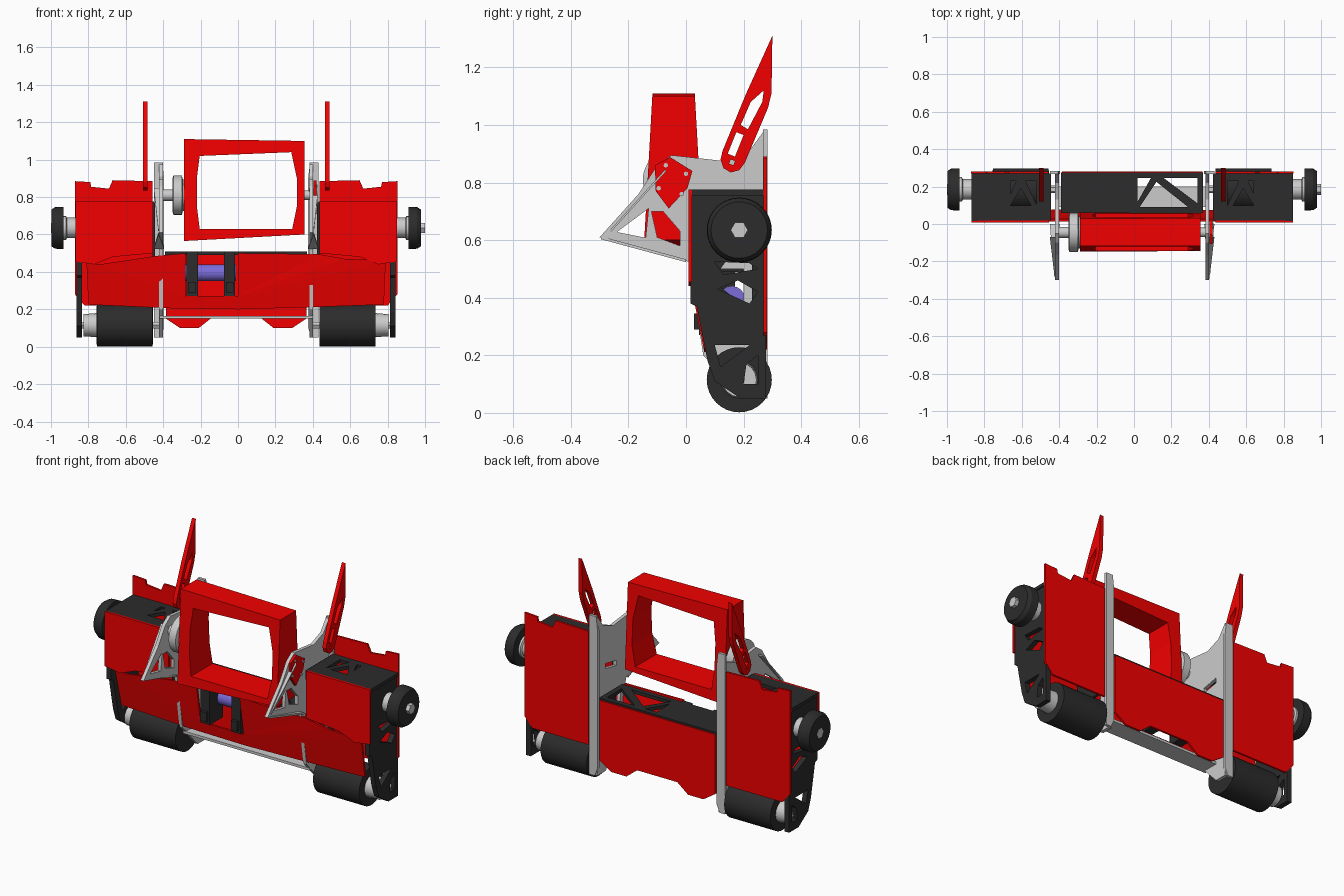
import bpy, bmesh, math

if "Cube" in bpy.data.objects:
    bpy.data.objects.remove(bpy.data.objects["Cube"])

CX = -0.01  # mirror plane of the machine


def mat(name, col):
    m = bpy.data.materials.new(name)
    m.diffuse_color = col
    m.use_nodes = True
    m.node_tree.nodes["Principled BSDF"].inputs["Base Color"].default_value = m.diffuse_color
    return m


RED = mat("red", (0.9, 0.0, 0.0, 1))
BLACK = mat("black", (0.025, 0.025, 0.025, 1))
PURPLE = mat("purple", (0.2, 0.15, 0.7, 1))
GREY = None


def finish(name, me, material, smooth=False):
    ob = bpy.data.objects.new(name, me)
    bpy.context.collection.objects.link(ob)
    if material:
        me.materials.clear()
        me.materials.append(material)
    if smooth:
        bpy.ops.object.select_all(action='DESELECT')
        ob.select_set(True)
        bpy.context.view_layer.objects.active = ob
        bpy.ops.object.shade_smooth_by_angle()
    return ob


def plate(name, axis, pos, thick, outline, material, holes=(), flip=False):
    """Flat sheet with holes: axis is its normal; flip mirrors x for y and z sheets."""
    cu = bpy.data.curves.new(name + "_curve", 'CURVE')
    cu.dimensions, cu.fill_mode, cu.extrude = '2D', 'BOTH', thick / 2
    for loop in [outline, *holes]:
        sp = cu.splines.new('POLY')
        sp.points.add(len(loop) - 1)
        for p, (a, b) in zip(sp.points, loop):
            p.co = (a, b, 0, 1)
        sp.use_cyclic_u = True
    tmp = bpy.data.objects.new("tmp", cu)
    bpy.context.collection.objects.link(tmp)
    dg = bpy.context.evaluated_depsgraph_get()
    me = bpy.data.meshes.new_from_object(tmp.evaluated_get(dg))
    bpy.data.objects.remove(tmp)
    bpy.data.curves.remove(cu)
    bm = bmesh.new()
    bm.from_mesh(me)
    bmesh.ops.remove_doubles(bm, verts=bm.verts, dist=1e-5)
    for v in bm.verts:
        a, b, c = v.co
        c += pos
        v.co = {'x': (c, a, b), 'y': (a, c, b), 'z': (a, b, c)}[axis]
        if flip:
            v.co.x = 2 * CX - v.co.x
    bmesh.ops.recalc_face_normals(bm, faces=bm.faces)
    for f in bm.faces:
        f.smooth = False
    bm.to_mesh(me)
    bm.free()
    return finish(name, me, material)


def box(name, x, y, z, material):
    return plate(name, 'z', sum(z) / 2, z[1] - z[0],
                 [(x[0], y[0]), (x[1], y[0]), (x[1], y[1]), (x[0], y[1])], material)


def lathe(name, prof, y, z, material, n=32):
    """Turned part around an axis along x; prof is (x, radius)."""
    bm = bmesh.new()
    rings = [[bm.verts.new((px, y + r * math.cos(math.tau * i / n), z + r * math.sin(math.tau * i / n)))
              for i in range(n)] for px, r in prof]
    for A, B in zip(rings, rings[1:]):
        for i in range(n):
            bm.faces.new((A[i], A[(i + 1) % n], B[(i + 1) % n], B[i]))
    bm.faces.new(rings[0])
    bm.faces.new(rings[-1])
    bmesh.ops.recalc_face_normals(bm, faces=bm.faces)
    me = bpy.data.meshes.new(name)
    bm.to_mesh(me)
    bm.free()
    return finish(name, me, material, n > 8)


for s, side in ((-1, "left"), (1, "right")):
    X = lambda d: CX + s * d
    fl = s < 0
    # drive wheels at the bottom
    lathe(side + "_lower_tyre", [(X(.445), .06), (X(.446), .113), (X(.745), .113), (X(.746), .06)], .185, .115, BLACK)
    lathe(side + "_lower_hub", [(X(.74), .065), (X(.80), .06), (X(.815), .06)], .185, .115, GREY, 16)
    lathe(side + "_lower_axle", [(X(.4), .02), (X(.83), .02)], .185, .115, GREY, 6)
    # outer wheels
    lathe(side + "_outer_tyre", [(X(.922), .113), (X(.968), .111), (X(.988), .098)], .185, .635, BLACK)
    lathe(side + "_outer_spool", [(X(.84), .055), (X(.905), .055), (X(.91), .065), (X(.927), .065)], .185, .635, GREY, 16)
    lathe(side + "_outer_shaft", [(X(.8), .03), (X(.99 if fl else 1.01), .03)], .185, .635, GREY, 6)
    # black truss side plate
    plate(side + "_side_plate", 'x', X(.838), .03,
          [(.015, .775), (.277, .775), (.277, .05), (.19, .05), (.1, .11), (.075, .18), (.037, .37), (.015, .38)], BLACK,
          [[(.1, .525), (.22, .52), (.25, .50), (.13, .48)],
           [(.11, .43), (.18, .46), (.25, .42), (.22, .38)],
           [(.10, .235), (.22, .235), (.12, .16)],
           [(.21, .17), (.25, .2), (.25, .1), (.2, .1)]])
    # black truss lid
    plate(side + "_top_plate", 'z', .765, .02, [(.43, .02), (.85, .02), (.85, .27), (.43, .27)], BLACK,
          [[(.50, .23), (.56, .23), (.50, .10)], [(.53, .10), (.64, .10), (.585, .19)], [(.61, .23), (.64, .23), (.64, .16)]], fl)
    plate(side + "_inner_truss", 'x', X(.44), .015, [(.02, .77), (.27, .77), (.27, .26), (.06, .26)], BLACK,
          [[(.06, .72), (.22, .72), (.06, .5)], [(.23, .65), (.23, .35), (.09, .46)]])
    # red armour
    plate(side + "_front_armour", 'y', .014, .012, [(.435, .5), (.435, .775), (.85, .775), (.85, .455), (.75, .44), (.65, .48)], RED, (), fl)
    plate(side + "_back_armour", 'y', .275, .012,
          [(.437, .22), (.437, .885), (.65, .89), (.67, .845), (.765, .855), (.77, .88), (.852, .885), (.852, .28), (.80, .22)], RED, (), fl)
    # grey upright with pointed forward fin
    plate(side + "_upright", 'x', X(.402), .02,
          [(.275, .985), (.22, .91), (.13, .875), (-.05, .895), (-.1, .86), (-.165, .76), (-.3, .61), (.01, .525), (.06, .2),
           (.2, .05), (.275, .05)], GREY,
          [[(-.24, .628), (-.13, .71), (-.14, .608)], [(-.10, .61), (-.12, .70), (-.08, .70), (-.02, .63), (-.02, .58)],
           [(.05, .50), (.2, .5), (.2, .25), (.1, .25)], [(.1, .66), (.2, .68), (.2, .65), (.1, .63)]])
    plate(side + "_upright_flange", 'y', .275, .016, [(.375, .1), (.375, .9), (.385, .985), (.43, .985), (.43, .05), (.395, .05)], GREY, (), fl)
    # bent floor and brace of the fin
    for part, y0, y1, x0, slope, lift in (("floor", -.295, 0, .375, -.27, .008), ("brace", -.28, -.07, .38, 1.1, .012)):
        fin = plate(f"{side}_fin_{part}", 'z', .6, .01, [(.405, y0), (x0, y1), (.43, y1)], GREY, (), fl)
        for v in fin.data.vertices:
            v.co.z += slope * (v.co.y - y0) + lift
    # red blades
    plate(side + "_blade", 'x', X(.486), .024,
          [(.12, .88), (.127, .91), (.205, 1.1), (.30, 1.31), (.297, 1.11), (.285, 1.06), (.205, .87), (.185, .843), (.155, .835), (.13, .85)], RED,
          [[(.145, .90), (.175, .975), (.2, .965), (.17, .89)], [(.19, 1.0), (.225, 1.08), (.27, 1.12), (.265, 1.08), (.215, .985)],
           [(.15, .865), (.155, .88), (.17, .875), (.165, .86)]])

# front lower armour with the central gap, leaning back towards its lower edge
lower = plate("lower_front_armour", 'y', .02, .012,
              [(-.80, .225), (-.35, .205), (0, .20), (.35, .21), (.78, .225), (.79, .46), (.57, .47), (.43, .495), (0, .50),
               (0, .27), (-.28, .27), (-.28, .50), (-.44, .485), (-.74, .44), (-.81, .45)], RED)
for v in lower.data.vertices:
    v.co.y += max(0, .46 - v.co.z) * .2
# middle back armour with two feet
plate("middle_back_armour", 'y', .275, .012,
      [(-.385, .50), (.365, .50), (.365, .15), (.29, .10), (.19, .10), (.12, .155), (-.14, .155), (-.21, .10), (-.31, .10), (-.385, .15)], RED)
# centre truss deck and floor bar
plate("centre_deck", 'z', .5, .02, [(-.39, .06), (.37, .06), (.37, .275), (-.39, .275)], BLACK,
      [[(.02, .245), (.02, .12), (.09, .245)], [(.03, .09), (.29, .09), (.12, .225)],
       [(.16, .245), (.34, .245), (.34, .11)]])
box("floor_bar", (-.42, .40), (.09, .2), (.15, .165), GREY)

# centre mechanism
for x in (-.245, -.045):
    box("gear_block", (x - .03, x + .03), (.045, .17), (.27, .51), BLACK)
    box("gear_block_foot", (x - .02, x + .02), (.028, .07), (.29, .345), BLACK)
lathe("centre_motor", [(-.285, .045), (-.01, .045)], .16, .395, PURPLE, 16)

# tilting red frame: tapered rectangular ring
frame = plate("tilting_frame", 'y', 0, 2, [(-.29, .565), (.355, .60), (.355, 1.10), (-.29, 1.11)], RED,
              [[(-.205, .63), (.29, .63), (.315, .75), (.315, .90), (.285, 1.04), (-.205, 1.02), (-.22, .9), (-.22, .75)]])
for v in frame.data.vertices:
    v.co.y = -.043 + math.copysign(.102 - .028 * (v.co.z - .6) / .5, v.co.y)
# frame motor on the left and pivot on the right
lathe("frame_motor", [(-.35, .09), (-.345, .105), (-.30, .105), (-.295, .085), (-.28, .085)], -.045, .81, GREY)
lathe("motor_mount", [(-.41, .03), (-.35, .03)], -.045, .81, GREY, 16)
lathe("frame_pivot", [(.35, .025), (.4, .025)], -.045, .81, GREY, 16)
plate("pivot_bracket", 'x', .412, .014,
      [(-.108, .86), (-.055, .888), (.022, .84), (.005, .78), (-.06, .71), (-.105, .77)], RED)
for y, z in ((-.07, .86), (.0, .83), (-.015, .76), (-.095, .78)):
    lathe("bracket_bolt", [(.41, .008), (.424, .008)], y, z, GREY, 8)
